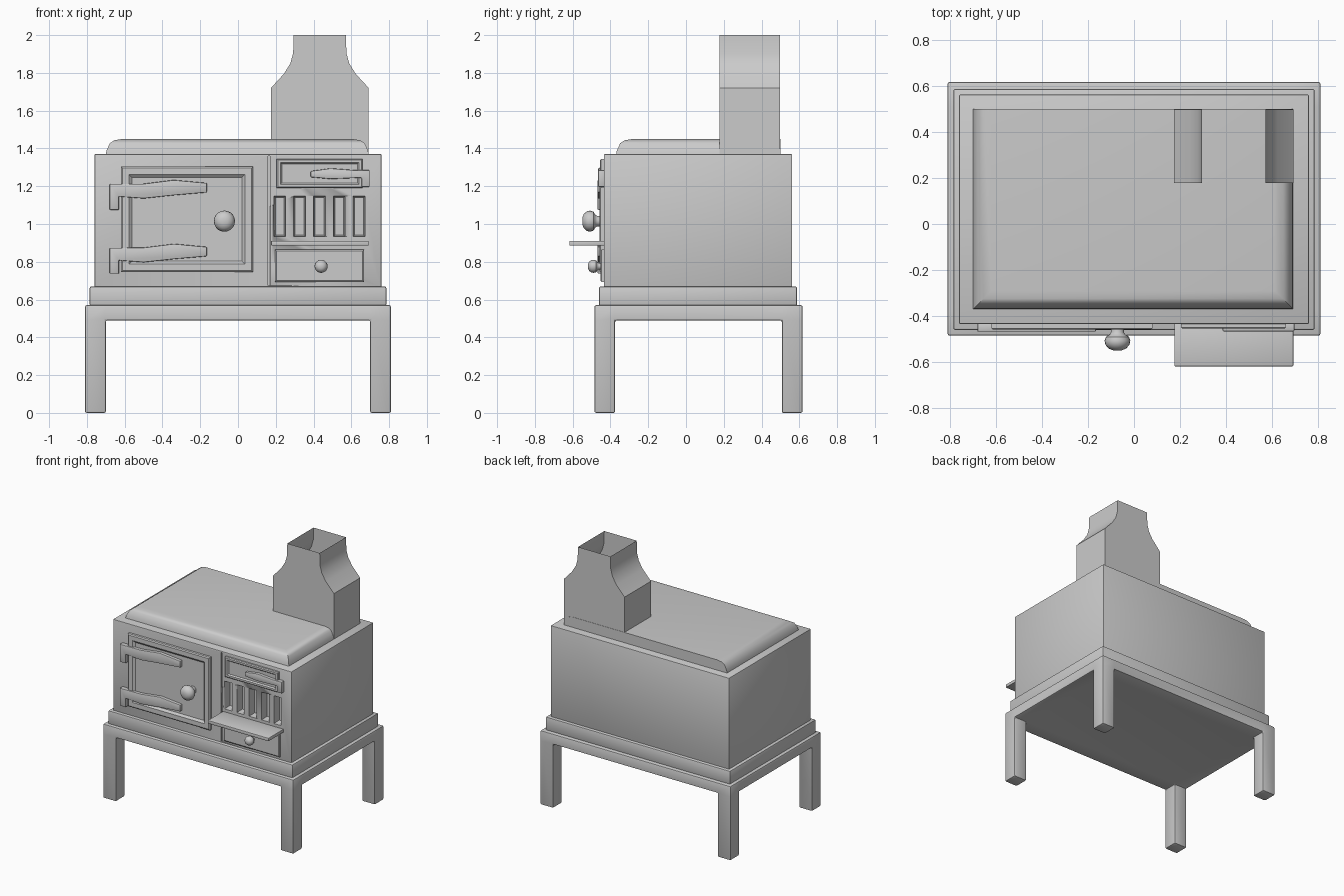
import bpy, bmesh, math
from mathutils import Vector

if "Cube" in bpy.data.objects:
    bpy.data.objects.remove(bpy.data.objects["Cube"])

FRONT = -0.435  # y of the stove's front face


def finish(name, bm, bevel=0.0):
    bmesh.ops.recalc_face_normals(bm, faces=bm.faces)
    me = bpy.data.meshes.new(name)
    bm.to_mesh(me)
    bm.free()
    ob = bpy.data.objects.new(name, me)
    bpy.context.collection.objects.link(ob)
    bpy.ops.object.select_all(action='DESELECT')
    bpy.context.view_layer.objects.active = ob
    ob.select_set(True)
    if bevel:
        m = ob.modifiers.new("edge", 'BEVEL')
        m.width, m.segments, m.limit_method = bevel, 2, 'ANGLE'
        bpy.ops.object.modifier_apply(modifier=m.name)
    bpy.ops.object.shade_smooth_by_angle(angle=math.radians(32))
    return ob


def loft(bm, rings, caps=(True, True)):
    loops = [[bm.verts.new(p) for p in r] for r in rings]
    n = len(loops[0])
    for a, b in zip(loops, loops[1:]):
        for i in range(n):
            j = (i + 1) % n
            bm.faces.new((a[i], a[j], b[j], b[i]))
    if caps[0]:
        bm.faces.new(loops[0][::-1])
    if caps[1]:
        bm.faces.new(loops[-1])


def rect_z(x0, x1, y0, y1, z):
    return [(x0, y0, z), (x1, y0, z), (x1, y1, z), (x0, y1, z)]


def rect_y(x0, x1, z0, z1, y, d=0.0):
    return [(x0 + d, y, z0 + d), (x1 - d, y, z0 + d), (x1 - d, y, z1 - d), (x0 + d, y, z1 - d)]


def box(name, x0, x1, y0, y1, z0, z1, bevel=0.006):
    bm = bmesh.new()
    loft(bm, [rect_z(x0, x1, y0, y1, z0), rect_z(x0, x1, y0, y1, z1)])
    return finish(name, bm, bevel)


def panel(name, x0, x1, z0, z1, steps):
    """Front panel from (inset, height above the front) steps."""
    bm = bmesh.new()
    loft(bm, [rect_y(x0, x1, z0, z1, FRONT - h, d) for d, h in steps])
    return finish(name, bm)


def plate(name, pts, y0, y1):
    bm = bmesh.new()
    loft(bm, [[(x, y, z) for x, z in pts] for y in (y0, y1)])
    return finish(name, bm, 0.005)


def knob(name, x, z, s, n=20):
    prof = [(0.028, 0.0), (0.028, 0.035), (0.034, 0.045), (0.05, 0.055), (0.056, 0.072),
            (0.052, 0.09), (0.038, 0.106), (0.018, 0.114)]
    bm = bmesh.new()
    loft(bm, [[(x + r * s * math.cos(2 * math.pi * i / n), FRONT - h * (s if s == 1 else 0.74),
                z + r * s * math.sin(2 * math.pi * i / n)) for i in range(n)] for r, h in prof])
    return finish(name, bm)


# Stand: slab with four legs pulled down from its corners
bm = bmesh.new()
x0, x1, y0, y1, w = -0.81, 0.81, -0.485, 0.617, 0.11
loft(bm, [rect_z(x0, x1, y0, y1, 0.49), rect_z(x0, x1, y0, y1, 0.57)])
for co, no in (((x0 + w, 0, 0), (1, 0, 0)), ((x1 - w, 0, 0), (1, 0, 0)),
               ((0, y0 + w, 0), (0, 1, 0)), ((0, y1 - w, 0), (0, 1, 0))):
    bmesh.ops.bisect_plane(bm, geom=bm.verts[:] + bm.edges[:] + bm.faces[:], plane_co=co, plane_no=no)
corners = []
for f in bm.faces:
    c = f.calc_center_median()
    if c.z < 0.491 and (c.x < x0 + w or c.x > x1 - w) and (c.y < y0 + w or c.y > y1 - w):
        corners.append(f)
for f in corners:
    new = bmesh.ops.extrude_discrete_faces(bm, faces=[f])["faces"][0]
    bmesh.ops.translate(bm, verts=new.verts, vec=(0, 0, -0.49))
bmesh.ops.remove_doubles(bm, verts=bm.verts, dist=0.0005)
finish("stand", bm, 0.009)

# Plinth and body
box("plinth", -0.785, 0.785, -0.46, 0.587, 0.565, 0.67, 0.009)
body = box("body", -0.76, 0.76, FRONT, 0.562, 0.66, 1.37)

# Grate slots and panel seam cut into the body
bm = bmesh.new()
for i in range(5):
    x = 0.19 + 0.105 * i
    loft(bm, [rect_y(x, x + 0.062, 0.933, 1.147, FRONT - 0.02),
              rect_y(x, x + 0.062, 0.933, 1.147, FRONT + 0.005),
              rect_y(x, x + 0.062, 0.933, 1.147, FRONT + 0.055, 0.008)])
loft(bm, [rect_y(0.16, 0.17, 0.675, 1.36, FRONT - 0.02), rect_y(0.16, 0.17, 0.675, 1.36, FRONT + 0.012)])
cutter = finish("slot_cutter", bm)
cutter.hide_render = True
cut = body.modifiers.new("slots", 'BOOLEAN')
cut.operation, cut.solver, cut.object = 'DIFFERENCE', 'EXACT', cutter
bpy.context.view_layer.objects.active = body
bpy.ops.object.modifier_apply(modifier=cut.name)
bpy.data.objects.remove(cutter)

# Hob plate, rounded on front and sides, square at the back
bm = bmesh.new()
loft(bm, [rect_z(-0.70 + d, 0.692 - d, -0.37 + d, 0.50, z)
          for d, z in ((0, 1.365), (0.004, 1.39), (0.022, 1.428), (0.045, 1.443), (0.08, 1.449))])
finish("hob_plate", bm)

# Flue: open hood narrowing to a square chimney
bm = bmesh.new()
half = [(0.259, 1.365), (0.259, 1.72), (0.19, 1.795), (0.156, 1.85), (0.141, 1.905), (0.138, 2.0)]
loft(bm, [rect_z(0.433 - h, 0.433 + h, 0.178, 0.498, z) for h, z in half], (False, False))
finish("flue", bm)

# Oven door, fire door and ash drawer
panel("oven_door", -0.62, 0.08, 0.745, 1.305,
      [(0, -0.005), (0, 0.018), (0.008, 0.024), (0.042, 0.024), (0.058, 0.01)])
panel("fire_door", 0.205, 0.66, 1.19, 1.345,
      [(0, -0.005), (0, 0.014), (0.006, 0.02), (0.02, 0.02), (0.028, 0.01)])
panel("ash_drawer", 0.195, 0.668, 0.693, 0.865, [(0, -0.005), (0, 0.012), (0.008, 0.018)])

# Strap hinges
hinge = [(-0.68, 1.075), (-0.63, 1.075), (-0.63, 1.145), (-0.5, 1.135), (-0.34, 1.152),
         (-0.165, 1.167), (-0.165, 1.217), (-0.34, 1.233), (-0.5, 1.213), (-0.62, 1.212), (-0.68, 1.212)]
for name, dz in (("upper_hinge", 0.0), ("lower_hinge", -0.338)):
    plate(name, [(x, z + dz) for x, z in hinge], FRONT + 0.005, -0.468)

# Fire door latch
plate("fire_door_latch", [(0.385, 1.248), (0.49, 1.238), (0.655, 1.245), (0.655, 1.197), (0.697, 1.197),
                          (0.697, 1.285), (0.62, 1.285), (0.49, 1.295), (0.385, 1.28)],
      FRONT + 0.005, -0.466)

# Front shelf and knobs
box("front_shelf", 0.175, 0.692, -0.618, -0.42, 0.886, 0.911, 0.004)
knob("oven_knob", -0.072, 1.015, 1.0)
knob("drawer_knob", 0.44, 0.776, 0.62)
